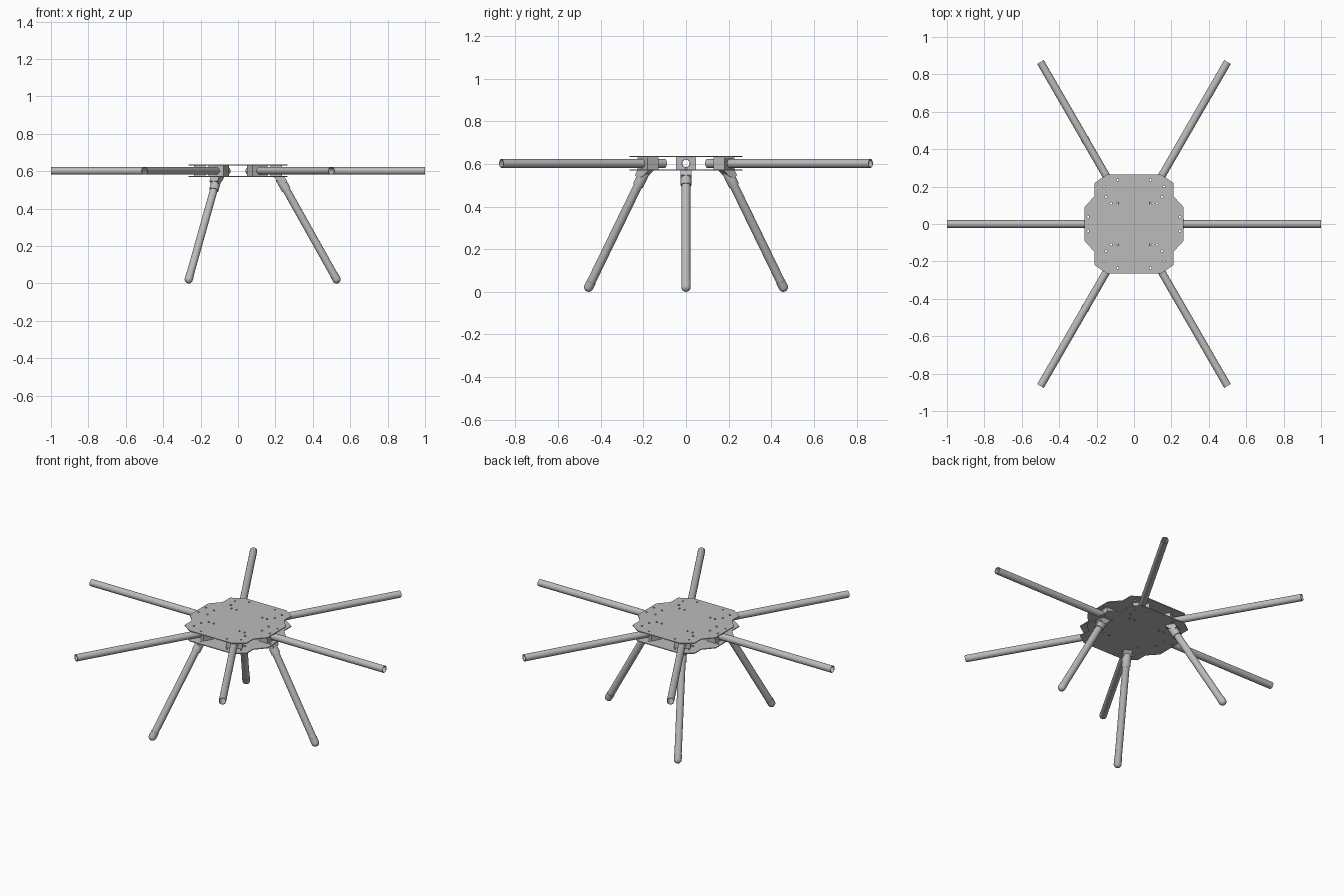
import bpy, bmesh, math
from mathutils import Vector, Matrix

cube = bpy.data.objects.get("Cube")
if cube:
    bpy.data.objects.remove(cube, do_unlink=True)

grey = bpy.data.materials.new("plain_grey")
grey.use_nodes = True
colour = (0.5, 0.5, 0.5, 1)
grey.diffuse_color = colour
grey.node_tree.nodes["Principled BSDF"].inputs["Base Color"].default_value = colour

ARM_Z = 0.602
PLATE = 0.005
LOW, HIGH = 0.569, 0.636


def finish(name, bm, smooth=False):
    bmesh.ops.recalc_face_normals(bm, faces=bm.faces)
    mesh = bpy.data.meshes.new(name)
    bm.to_mesh(mesh)
    bm.free()
    mesh.materials.append(grey)
    obj = bpy.data.objects.new(name, mesh)
    bpy.context.collection.objects.link(obj)
    if smooth:
        bpy.ops.object.select_all(action='DESELECT')
        obj.select_set(True)
        bpy.context.view_layer.objects.active = obj
        bpy.ops.object.shade_smooth_by_angle(angle=math.radians(35))
    return obj


def lathe(name, profile, start, end, closed=False, sides=28):
    """Spin (radius, distance) points about the line from start to end."""
    bm = bmesh.new()
    verts = [bm.verts.new((r, 0, d)) for r, d in profile]
    edges = [bm.edges.new(pair) for pair in zip(verts, verts[1:])]
    if closed:
        edges.append(bm.edges.new((verts[-1], verts[0])))
    bmesh.ops.spin(bm, geom=verts + edges, cent=(0, 0, 0), axis=(0, 0, 1),
                   angle=math.tau, steps=sides, use_duplicate=False)
    bmesh.ops.remove_doubles(bm, verts=bm.verts, dist=1e-5)
    turn = (end - start).to_track_quat('Z', 'Y').to_matrix().to_4x4()
    bm.transform(Matrix.Translation(start) @ turn)
    return finish(name, bm, True)


def circle(radius, x=0, y=0, sides=10):
    return [(x + radius * math.cos(math.tau * i / sides),
             y + radius * math.sin(math.tau * i / sides)) for i in range(sides)]


def slab(name, loops, thickness, matrix):
    """Extrude an outline with holes; the first loop is the outside."""
    bm = bmesh.new()
    edges = []
    for loop in loops:
        vs = [bm.verts.new((x, y, 0)) for x, y in loop]
        edges += [bm.edges.new((vs[i - 1], vs[i])) for i in range(len(vs))]
    bmesh.ops.triangle_fill(bm, edges=edges, use_beauty=True, normal=(0, 0, 1))
    ext = bmesh.ops.extrude_face_region(bm, geom=bm.faces[:], use_keep_orig=True)
    moved = [g for g in ext["geom"] if isinstance(g, bmesh.types.BMVert)]
    bmesh.ops.translate(bm, verts=moved, vec=(0, 0, thickness))
    bm.transform(matrix)
    return finish(name, bm)


# Notched top and bottom plates with small drilled holes
corner = [(0.265, 0.09), (0.21, 0.15), (0.21, 0.22), (0.145, 0.265)]
outline = (corner + [(-x, y) for x, y in reversed(corner)]
           + [(-x, -y) for x, y in corner]
           + [(x, -y) for x, y in reversed(corner)])
drill = [(0.16, 0.2), (0.088, 0.235), (0.15, 0.145), (0.088, 0.145 - 0.035),
         (0.122, 0.11), (0.187, 0.032), (0.245, 0.037)]
holes = [circle(0.006, sx * x, sy * y)
         for x, y in drill for sx in (-1, 1) for sy in (-1, 1)]
for name, z in (("bottom_plate", LOW), ("top_plate", HIGH - PLATE)):
    slab(name, [outline] + holes, PLATE, Matrix.Translation((0, 0, z)))

# Six hollow arms, each held by a bored clamp block between the plates
for i in range(6):
    spin = Matrix.Rotation(i * math.pi / 3, 4, 'Z')
    inner, outer = spin @ Vector((0.115, 0, ARM_Z)), spin @ Vector((1, 0, ARM_Z))
    length = (outer - inner).length
    lathe(f"arm_tube_{i + 1}",
          [(0.0205, 0), (0.0205, length), (0.0175, length), (0.0175, 0)],
          inner, outer, closed=True)
    half = (HIGH - LOW) / 2 - PLATE
    block = [(-half, -0.046), (half, -0.046), (half, 0.046), (-half, 0.046)]
    place = spin @ Matrix.Translation((0.175, 0, ARM_Z)) @ Matrix.Rotation(math.pi / 2, 4, 'Y')
    slab(f"arm_clamp_{i + 1}", [block, circle(0.0205, sides=28)], 0.06, place)

# Three splayed legs with mount, socket and rounded foot
for i in range(3):
    spin = Matrix.Rotation(i * math.tau / 3, 4, 'Z')
    top, foot = spin @ Vector((0.224, 0, 0.562)), spin @ Vector((0.527, 0, 0.022))
    length = (foot - top).length
    lathe(f"leg_tube_{i + 1}", [(0, 0), (0.0205, 0), (0.0205, length), (0, length)], top, foot)
    lathe(f"leg_socket_{i + 1}",
          [(0, -0.004), (0.02, -0.004), (0.025, 0.004), (0.025, 0.072), (0, 0.072)], top, foot)
    dome = [(0.022 * math.cos(a), length + 0.022 * math.sin(a))
            for a in (math.pi / 2 * k / 7 for k in range(8))]
    lathe(f"leg_foot_{i + 1}", [(0, length - 0.03), (0.022, length - 0.03)] + dome, top, foot)
    # Wedge mount under the bottom plate, drawn as a side profile
    wedge = [(0.19, LOW), (0.25, LOW), (0.262, 0.548), (0.245, 0.53), (0.215, 0.545)]
    side = spin @ Matrix.Translation((0, 0.025, 0)) @ Matrix.Rotation(math.pi / 2, 4, 'X')
    slab(f"leg_mount_{i + 1}", [wedge], 0.05, side)
